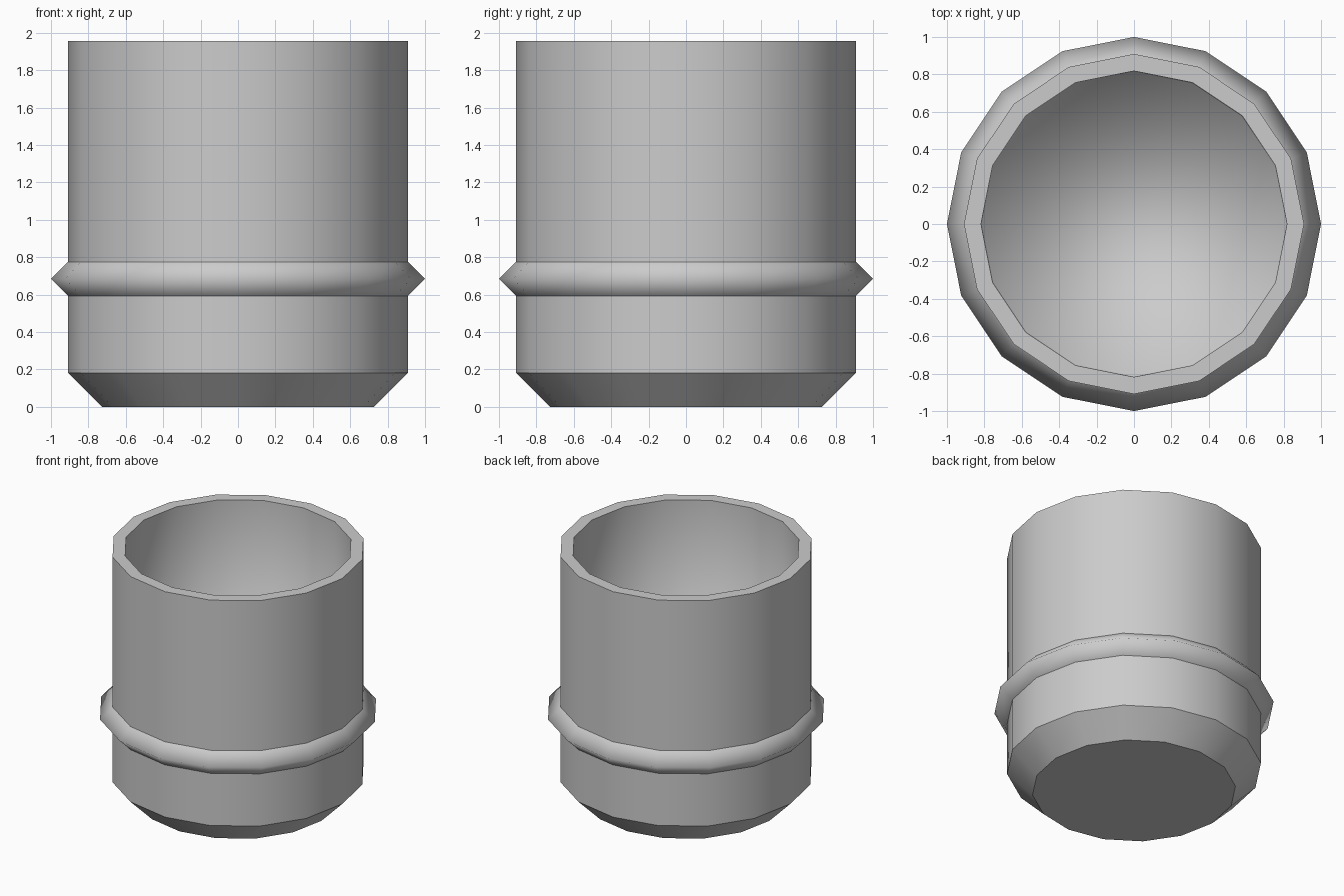
import bpy, bmesh
from math import cos, sin, pi

if "Cube" in bpy.data.objects:
    bpy.data.objects.remove(bpy.data.objects["Cube"])

SIDES = 16


def lathe(name, profile, soft=(), cap_start=True, cap_end=True):
    """Revolve (radius, z) points; rings are sharp unless listed in soft."""
    bm = bmesh.new()
    rings = [[bm.verts.new((r * cos(2 * pi * i / SIDES), r * sin(2 * pi * i / SIDES), z))
              for i in range(SIDES)] for r, z in profile]
    for a, b in zip(rings, rings[1:]):
        for i in range(SIDES):
            j = (i + 1) % SIDES
            bm.faces.new((a[i], a[j], b[j], b[i]))
    if cap_start:
        bm.faces.new(rings[0][::-1])
    if cap_end:
        bm.faces.new(rings[-1])
    for f in bm.faces:
        f.smooth = True
    for k, ring in enumerate(rings):
        if k not in soft:
            for i in range(SIDES):
                e = bm.edges.get((ring[i], ring[(i + 1) % SIDES]))
                e.smooth = False
    mesh = bpy.data.meshes.new(name)
    bm.to_mesh(mesh)
    bm.free()
    obj = bpy.data.objects.new(name, mesh)
    bpy.context.collection.objects.link(obj)
    return obj


# Hollow cup: chamfered base, raised band, flat rim, inner wall and floor
lathe("cup", [
    (0.727, 0.0), (0.909, 0.182),
    (0.909, 0.593), (1.0, 0.684), (0.909, 0.775),
    (0.909, 1.957), (0.818, 1.957),
    (0.814, 0.182),
], soft=(3, 7))
